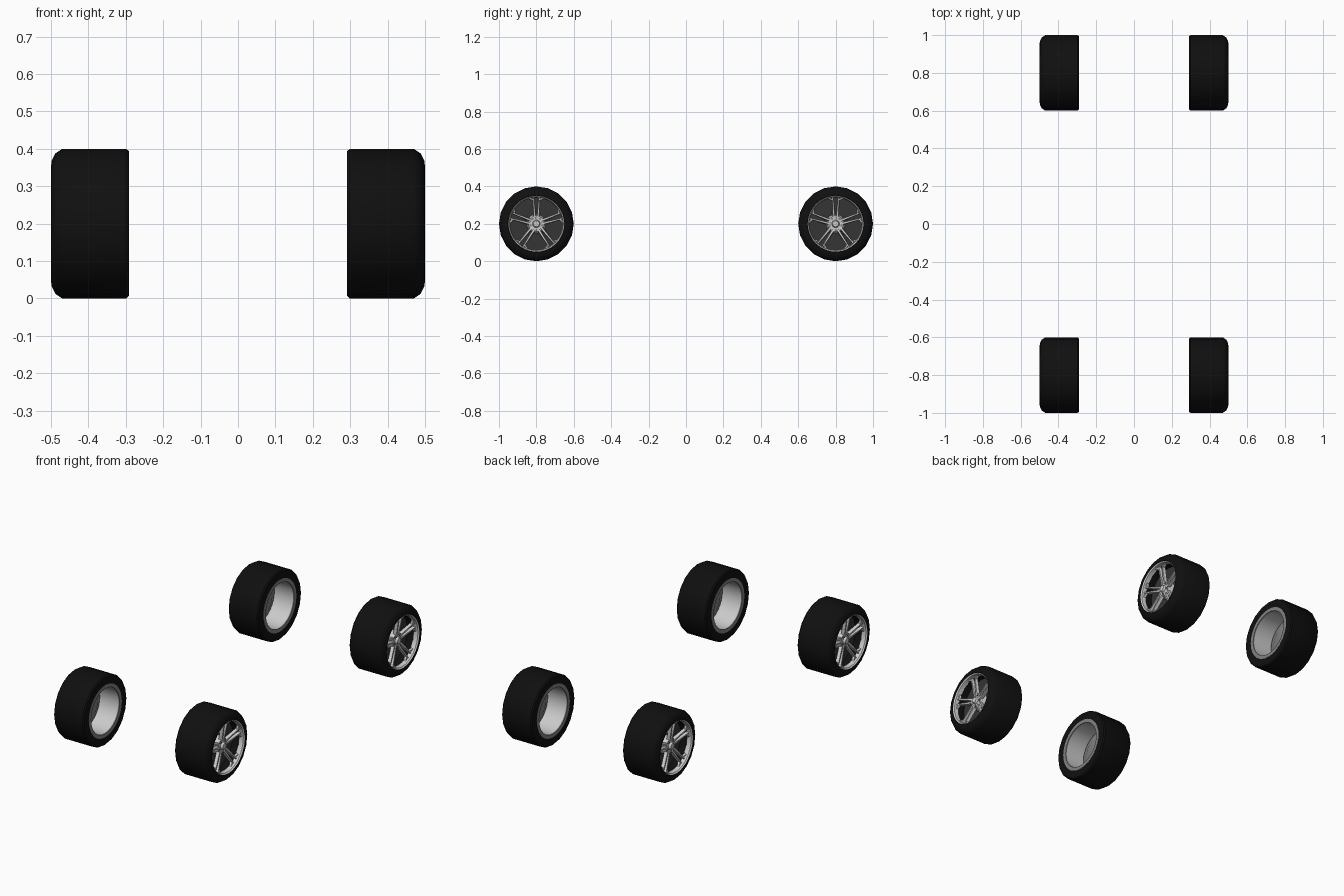
import bpy, bmesh, math
from mathutils import Matrix, Vector

if "Cube" in bpy.data.objects:
    bpy.data.objects.remove(bpy.data.objects["Cube"])


def material(name, v):
    m = bpy.data.materials.new(name)
    m.diffuse_color = (v, v, v, 1)
    m.use_nodes = True
    m.node_tree.nodes["Principled BSDF"].inputs["Base Color"].default_value = m.diffuse_color
    return m


BLACK = material("tyre black", 0.005)
DARK = material("dark grey", 0.035)
GREY = material("mid grey", 0.22)
LIGHT = material("light metal", 0.6)


def finish(bm, name, mat, side, y, smooth=True):
    # place a part at its wheel, mirrored for the left side
    for v in bm.verts:
        v.co = Vector((v.co.x * side, v.co.y + y, v.co.z + 0.2))
    bmesh.ops.recalc_face_normals(bm, faces=bm.faces)
    me = bpy.data.meshes.new(name)
    bm.to_mesh(me)
    bm.free()
    me.materials.append(mat)
    ob = bpy.data.objects.new(name, me)
    bpy.context.collection.objects.link(ob)
    if smooth:
        bpy.ops.object.select_all(action='DESELECT')
        ob.select_set(True)
        bpy.context.view_layer.objects.active = ob
        bpy.ops.object.shade_smooth_by_angle(angle=math.radians(35))


def lathe(name, profile, mat, side, y, n=20):
    # spin a closed (x, radius) profile about the axle
    bm = bmesh.new()
    rings = []
    for i in range(n):
        a = 2 * math.pi * i / n
        rings.append([bm.verts.new((x, r * math.cos(a), r * math.sin(a))) for x, r in profile])
    m = len(profile)
    for i in range(n):
        p, q = rings[i], rings[(i + 1) % n]
        for j in range(m):
            k = (j + 1) % m
            bm.faces.new((p[j], p[k], q[k], q[j]))
    finish(bm, name, mat, side, y)


def disc(bm, x0, x1, r0, r1, n, cy=0, cz=0):
    # capped cone along x, r0 at x0 and r1 at x1
    rot = Matrix.Translation(((x0 + x1) / 2, cy, cz)) @ Matrix.Rotation(math.pi / 2, 4, 'Y')
    bmesh.ops.create_cone(bm, cap_ends=True, segments=n, radius1=r0, radius2=r1,
                          depth=x1 - x0, matrix=rot)


def bar(bm, a0, r0, w0, x0, a1, r1, w1, x1, t):
    # tapered bar between two polar points on the wheel face
    ends = []
    p = Vector((x0, r0 * math.cos(a0), r0 * math.sin(a0)))
    q = Vector((x1, r1 * math.cos(a1), r1 * math.sin(a1)))
    d = (q - p).normalized()
    s = Vector((0, -d.z, d.y)).normalized()
    for c, w in ((p, w0), (q, w1)):
        ends.append([bm.verts.new(c + s * u * w / 2 + Vector((-h, 0, 0)))
                     for u, h in ((-1, t), (-0.6, 0), (0.6, 0), (1, t))])
    e, f = ends
    for j in range(4):
        k = (j + 1) % 4
        bm.faces.new((e[j], e[k], f[k], f[j]))
    bm.faces.new(e)
    bm.faces.new(f[::-1])


def wheel(side, y):
    # tyre
    lathe("tyre", [(0.292, 0.15), (0.292, 0.194), (0.299, 0.2), (0.47, 0.2), (0.488, 0.188),
                   (0.498, 0.168), (0.5, 0.152), (0.485, 0.146), (0.3, 0.146)], BLACK, side, y)
    # inner barrel and its flange
    lathe("rim_barrel", [(0.297, 0.131), (0.42, 0.131), (0.42, 0.145), (0.297, 0.145)],
          LIGHT, side, y, 32)
    lathe("inner_flange", [(0.291, 0.13), (0.291, 0.151), (0.298, 0.151), (0.298, 0.13)],
          GREY, side, y, 32)
    # bright outer lip
    lathe("rim_lip", [(0.47, 0.139), (0.494, 0.143), (0.5, 0.149), (0.492, 0.152), (0.47, 0.147)],
          LIGHT, side, y, 32)
    # dark backing disc and grey inner carrier
    bm = bmesh.new()
    disc(bm, 0.418, 0.426, 0.143, 0.143, 32)
    finish(bm, "backing_disc", DARK, side, y)
    bm = bmesh.new()
    disc(bm, 0.39, 0.417, 0.07, 0.128, 20)
    finish(bm, "inner_carrier", GREY, side, y)
    # split spokes with flared feet at the lip
    bm = bmesh.new()
    for i in range(5):
        a = math.pi / 2 + i * 2 * math.pi / 5
        for s in (-1, 1):
            bar(bm, a + s * 0.3, 0.03, 0.018, 0.464, a + s * 0.11, 0.142, 0.010, 0.484, 0.018)
            bar(bm, a + s * 0.12, 0.128, 0.010, 0.48, a + s * 0.27, 0.143, 0.014, 0.484, 0.012)
    finish(bm, "spokes", LIGHT, side, y, False)
    # hub, cap and lug nuts
    bm = bmesh.new()
    disc(bm, 0.424, 0.462, 0.052, 0.042, 20)
    disc(bm, 0.462, 0.474, 0.021, 0.016, 16)
    finish(bm, "hub", LIGHT, side, y)
    bm = bmesh.new()
    for i in range(5):
        a = -math.pi / 2 + i * 2 * math.pi / 5
        disc(bm, 0.46, 0.467, 0.006, 0.006, 6, 0.033 * math.cos(a), 0.033 * math.sin(a))
    finish(bm, "lug_nuts", GREY, side, y, False)


for side in (-1, 1):
    for y in (-0.8, 0.8):
        wheel(side, y)
